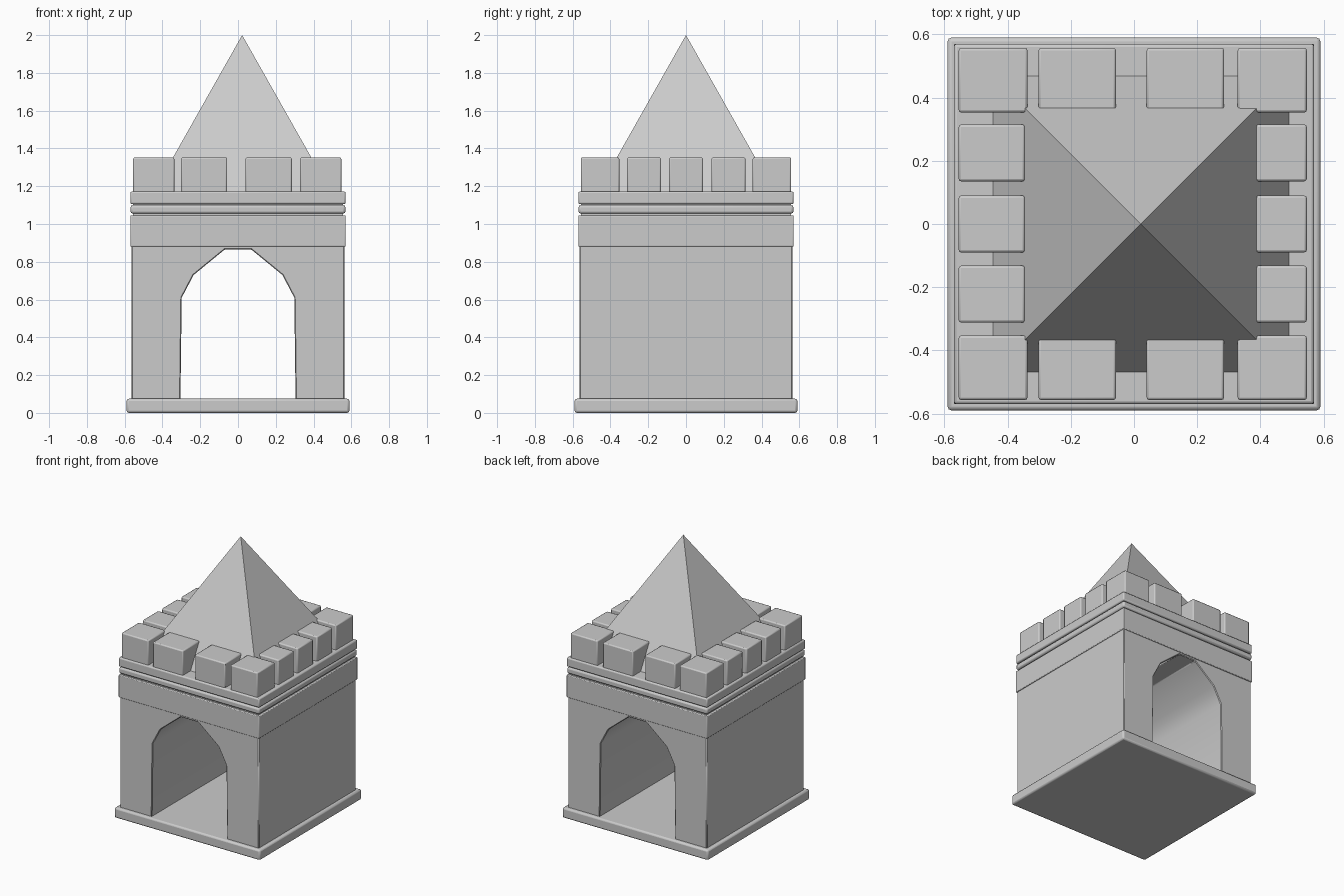
import bpy, bmesh

if "Cube" in bpy.data.objects:
    bpy.data.objects.remove(bpy.data.objects["Cube"])


def finish(obj, bevel=0.0, segments=2):
    bpy.context.view_layer.objects.active = obj
    for o in bpy.context.selected_objects:
        o.select_set(False)
    obj.select_set(True)
    if bevel:
        mod = obj.modifiers.new("soft_edges", "BEVEL")
        mod.width = bevel
        mod.segments = segments
        mod.limit_method = "ANGLE"
        bpy.ops.object.shade_smooth_by_angle()
    return obj


def mesh_object(name, bm):
    bmesh.ops.recalc_face_normals(bm, faces=bm.faces[:])
    mesh = bpy.data.meshes.new(name)
    bm.to_mesh(mesh)
    bm.free()
    obj = bpy.data.objects.new(name, mesh)
    bpy.context.collection.objects.link(obj)
    return obj


def box(name, x0, x1, y0, y1, z0, z1, bevel):
    bm = bmesh.new()
    bmesh.ops.create_cube(bm, size=1)
    for v in bm.verts:
        v.co.x = x1 if v.co.x > 0 else x0
        v.co.y = y1 if v.co.y > 0 else y0
        v.co.z = z1 if v.co.z > 0 else z0
    return finish(mesh_object(name, bm), bevel)


def slab(name, half, z0, z1, bevel):
    return box(name, -half, half, -half, half, z0, z1, bevel)


# Base plate
slab("base_plate", 0.59, 0.0, 0.075, 0.012)

# Gatehouse walls: arch outline extruded from front to back
arch = [(0.305, 0.06), (0.298, 0.61), (0.235, 0.73), (0.07, 0.865)]
outline = [(-0.563, 0.06), (-0.563, 0.89), (0.563, 0.89), (0.563, 0.06)]
outline += arch + [(-x, z) for x, z in reversed(arch)]
bm = bmesh.new()
front = bm.faces.new([bm.verts.new((x, -0.563, z)) for x, z in outline])
ext = bmesh.ops.extrude_face_region(bm, geom=[front], use_keep_orig=True)
for v in ext["geom"]:
    if isinstance(v, bmesh.types.BMVert):
        v.co.y = 0.563
finish(mesh_object("arched_walls", bm), 0.005, 1)

# Stacked cornice
slab("wall_band", 0.57, 0.88, 1.045, 0.005)
slab("cornice_core", 0.555, 1.03, 1.12, 0.0)
slab("cornice_ring", 0.569, 1.055, 1.1, 0.012)
slab("cornice_cap", 0.57, 1.105, 1.172, 0.009)

# Battlements
z0, z1 = 1.16, 1.352
for x0, x1 in ((-0.555, -0.337), (0.328, 0.547)):
    for s in (-1, 1):
        y0, y1 = sorted((s * 0.353, s * 0.557))
        box("corner_merlon", x0, x1, y0, y1, z0, z1, 0.008)
for x0, x1 in ((-0.302, -0.057), (0.04, 0.285)):
    for s in (-1, 1):
        y0, y1 = sorted((s * 0.36, s * 0.557))
        box("long_merlon", x0, x1, y0, y1, z0, z1, 0.008)
for x0, x1 in ((-0.555, -0.345), (0.335, 0.547)):
    for y in (-0.222, 0.0, 0.225):
        box("side_merlon", x0, x1, y - 0.09, y + 0.09, z0, z1, 0.008)

# Pyramid roof, slightly off centre
bm = bmesh.new()
corners = [bm.verts.new((0.022 + 0.472 * a, 0.472 * b, 1.165))
           for a, b in ((-1, -1), (1, -1), (1, 1), (-1, 1))]
apex = bm.verts.new((0.022, 0, 2.0))
bm.faces.new(corners)
for i in range(4):
    bm.faces.new((corners[i], corners[(i + 1) % 4], apex))
mesh_object("pyramid_roof", bm)
